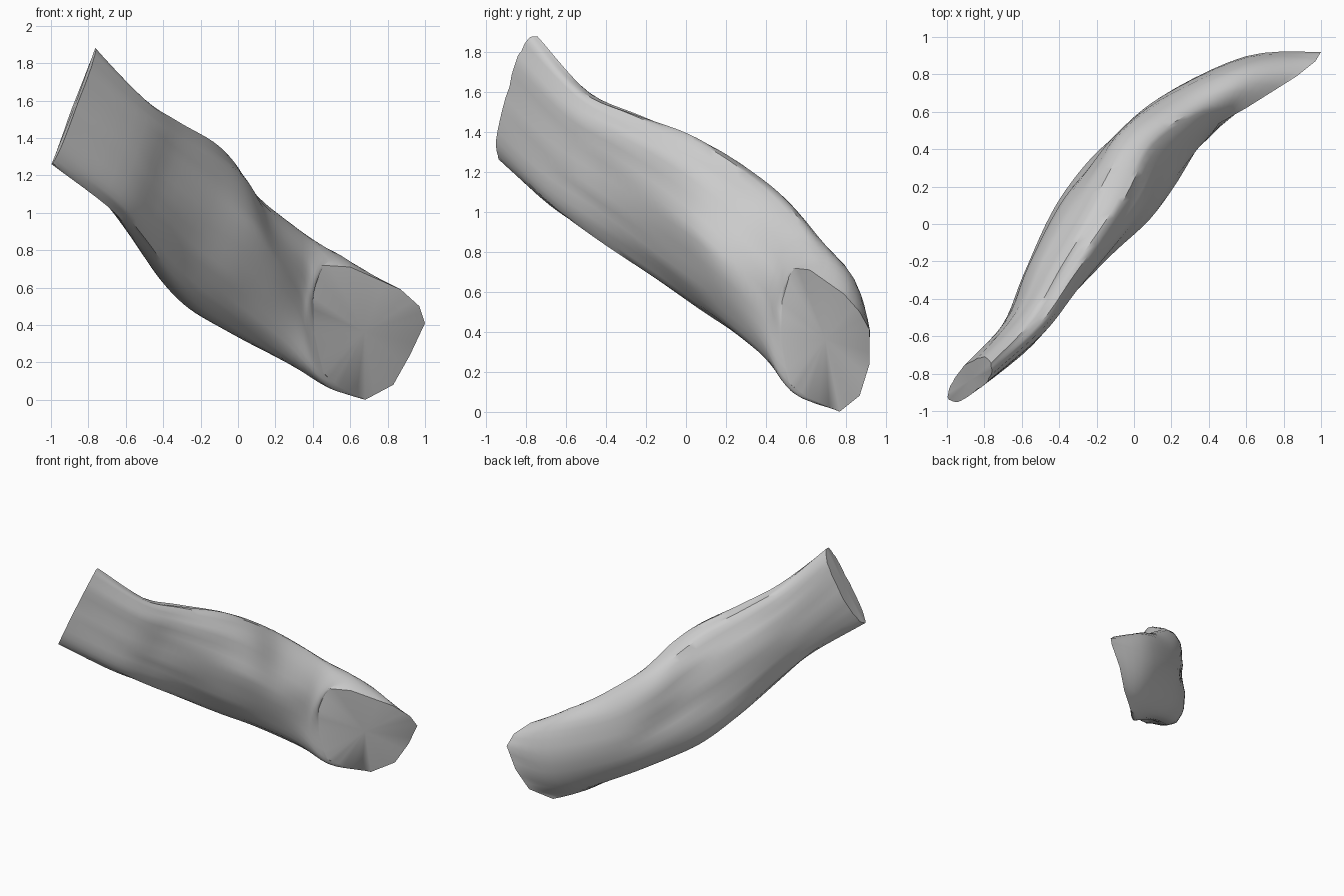
import bpy
import bmesh
import math
from mathutils import Matrix, Vector, noise

SIDES = 36
STEPS = 5
TURN = Matrix.Rotation(math.radians(45), 3, "Z")

old_cube = bpy.data.objects.get("Cube")
if old_cube:
    bpy.data.objects.remove(old_cube, do_unlink=True)


def make_material(name, colour):
    material = bpy.data.materials.new(name)
    material.use_nodes = True
    material.diffuse_color = colour
    material.node_tree.nodes["Principled BSDF"].inputs["Base Color"].default_value = colour
    return material


# Cross-sections along the diagonal: top, bottom (along, across, up),
# back and front (along, across), flatness of the upper front
SECTIONS = [
    ((-1.08, 0, 1.88), (-1.36, .05, 1.26), (-1.15, .1), (-1.25, -.03), .9),
    ((-.72, .0, 1.61), (-.98, .01, 1.04), (-.84, .125), (-.84, -.07), .9),
    ((-.43, .06, 1.49), (-.7, .08, .87), (-.56, .24), (-.56, -.03), .9),
    ((-.1, .12, 1.38), (-.35, .21, .65), (-.23, .34), (-.23, -.02), 1),
    ((.12, .18, 1.27), (-.1, .25, .5), (.02, .38), (.06, -.04), 1.2),
    ((.37, .25, 1.1), (.16, .24, .38), (.26, .4), (.28, -.01), 1.3),
    ((.66, .2, .91), (.48, .19, .23), (.58, .38), (.5, .04), 1.2),
    ((.84, .1, .78), (.82, .1, .06), (1.06, .21), (.57, .05), 1),
]

# Outline of the slanted lower cut, from the tip over the top
CUT_RIM = [
    (1, .92, .41), (.97, .87, .5), (.87, .79, .59), (.6, .62, .71),
    (.44, .53, .72), (.4, .48, .55), (.41, .48, .35), (.46, .52, .14),
    (.54, .61, .07), (.68, .77, 0), (.83, .87, .08), (.92, .92, .24),
]


def section_ring(section):
    """Four quarter ellipses through the top, back, bottom and front points."""
    top, bottom = Vector(section[0]), Vector(section[1])
    centre = (top + bottom) / 2
    back = Vector((*section[2], centre.z))
    front = Vector((*section[3], centre.z))
    centre.y = (back.y + front.y) / 2
    ring = []
    for i in range(SIDES):
        angle = math.tau * i / SIDES
        c, s = math.cos(angle), math.sin(angle)
        side = back if c > 0 else front
        pole = top if s > 0 else bottom
        power = section[4] if c < 0 < s else .9
        point = centre + (side - centre) * abs(c) ** power + (pole - centre) * abs(s) ** power
        ring.append(TURN @ point)
    return ring


def rim_ring(outline):
    """Evenly split the straight edges of a closed outline."""
    corners = [Vector(p) for p in outline]
    split = SIDES // len(corners)
    return [a.lerp(b, k / split)
            for a, b in zip(corners, corners[1:] + corners[:1]) for k in range(split)]


def smooth_between(a, b, c, d, t):
    """Spline through b and c."""
    return (2 * b + (c - a) * t + (2 * a - 5 * b + 4 * c - d) * t ** 2
            + (3 * b - a - 3 * c + d) * t ** 3) / 2


def loft(rings):
    """Fill in smooth rings between the given ones."""
    last = len(rings) - 1
    result = []
    for k in range(last):
        group = [rings[max(k - 1, 0)], rings[k], rings[k + 1], rings[min(k + 2, last)]]
        for step in range(STEPS):
            result.append([smooth_between(*four, step / STEPS) for four in zip(*group)])
    return result + [rings[last]]


def add_grain(rings):
    """Lengthwise furrows, deepest near the upper end."""
    for k, ring in enumerate(rings):
        along = k / (len(rings) - 1)
        depth = .02 * (1 - along) ** 1.5 + .012 * math.sin(math.pi * along)
        centre = sum(ring, Vector()) / SIDES
        for i, point in enumerate(ring):
            angle = math.tau * i / SIDES
            sample = Vector((math.cos(angle) * 4, math.sin(angle) * 4, along * 4))
            ring[i] = point + (point - centre).normalized() * noise.noise(sample) * depth


rings = loft([section_ring(s) for s in SECTIONS] + [rim_ring(CUT_RIM)])
add_grain(rings)

# Body skin
bm = bmesh.new()
loops = [[bm.verts.new(p) for p in ring] for ring in rings]
for lower, upper in zip(loops, loops[1:]):
    for i in range(SIDES):
        j = (i + 1) % SIDES
        bm.faces.new((lower[i], lower[j], upper[j], upper[i]))

# Cut ends
for loop in (loops[0], loops[-1]):
    hub = bm.verts.new(sum((v.co for v in loop), Vector()) / SIDES)
    for i in range(SIDES):
        bm.faces.new((loop[i], loop[(i + 1) % SIDES], hub))
bmesh.ops.recalc_face_normals(bm, faces=bm.faces)

mesh = bpy.data.meshes.new("curved_body")
bm.to_mesh(mesh)
bm.free()
body = bpy.data.objects.new("curved_body", mesh)
bpy.context.collection.objects.link(body)
mesh.materials.append(make_material("light grey", (.6, .6, .6, 1)))

bpy.ops.object.select_all(action="DESELECT")
body.select_set(True)
bpy.context.view_layer.objects.active = body
bpy.ops.object.shade_smooth_by_angle(angle=math.radians(40))
